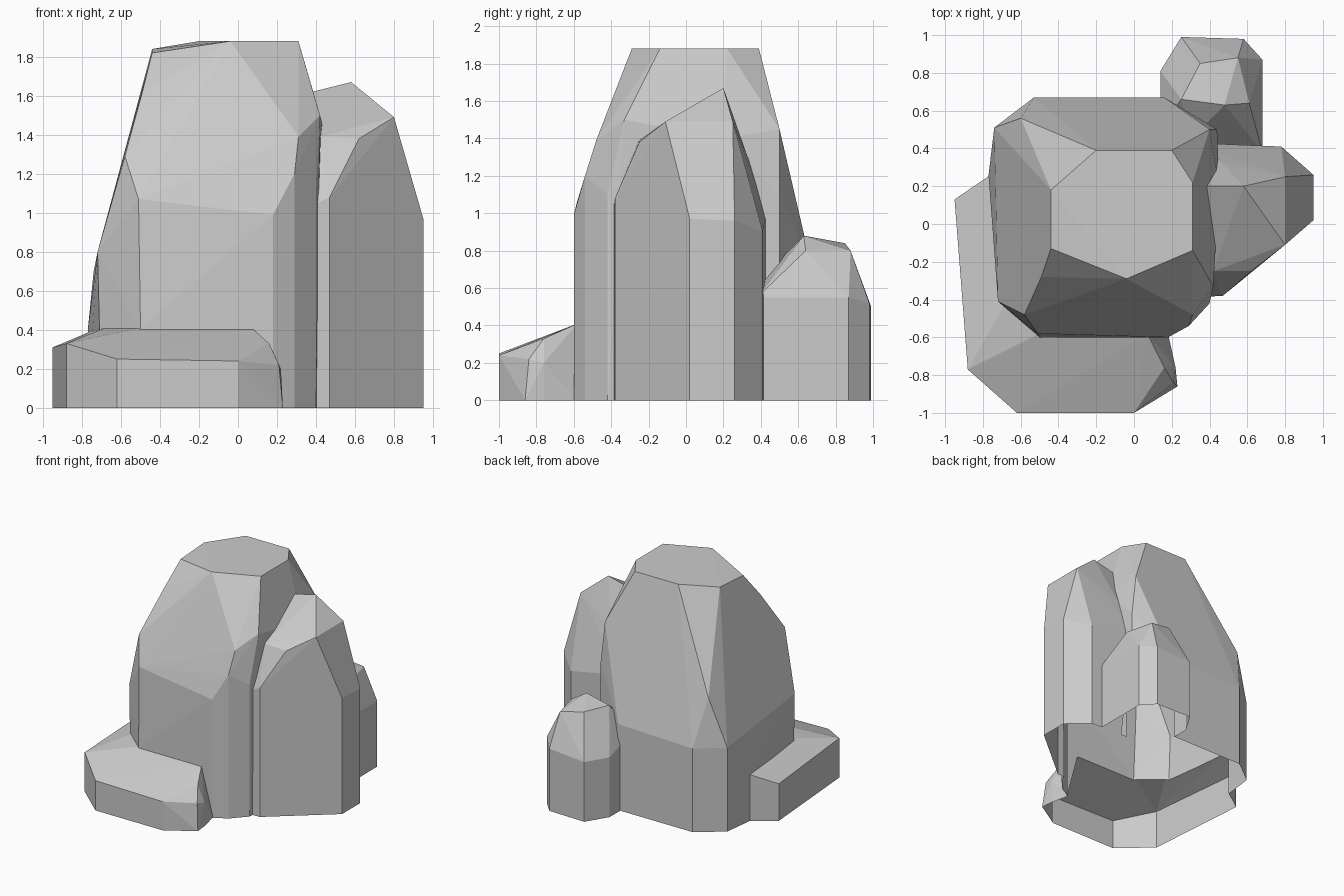
import bpy, bmesh

if "Cube" in bpy.data.objects:
    bpy.data.objects.remove(bpy.data.objects["Cube"])


def rock(name, points):
    """Faceted boulder: the convex skin around a few corner points."""
    bm = bmesh.new()
    for p in points:
        bm.verts.new(p)
    res = bmesh.ops.convex_hull(bm, input=bm.verts[:])
    loose = [v for v in bm.verts if not v.link_faces]
    bmesh.ops.delete(bm, geom=loose, context='VERTS')
    bmesh.ops.dissolve_limit(bm, angle_limit=0.03, verts=bm.verts[:], edges=bm.edges[:])
    bmesh.ops.recalc_face_normals(bm, faces=bm.faces[:])
    me = bpy.data.meshes.new(name)
    bm.to_mesh(me)
    bm.free()
    ob = bpy.data.objects.new(name, me)
    bpy.context.collection.objects.link(ob)
    return ob


def wall(outline):
    """Upright walls: (x, y, top height) plus the same corner on the ground."""
    return [p for x, y, z in outline for p in ((x, y, 0), (x, y, z))]


# tall central boulder
main = rock("rock_formation", wall([
    (-.5, -.6, .41), (.18, -.6, .99), (.29, -.54, 1.2), (.4, -.42, 1.1),
    (.44, .5, 1.1), (.16, .67, .72), (-.53, .67, .7), (-.74, .51, .7),
    (-.77, .26, .4), (-.7, -.42, .4)]) + [
    (-.44, .18, 1.84), (-.44, -.13, 1.82), (-.04, -.29, 1.88), (.31, -.14, 1.88),
    (.31, .22, 1.88), (.2, .39, 1.88), (-.2, .39, 1.88),
    (-.49, -.28, 1.62), (-.58, -.48, 1.29), (-.51, -.58, 1.07), (-.72, -.41, .8),
    (-.6, .56, 1.1), (.4, .5, 1.45), (.31, -.48, 1.39), (.42, -.33, 1.5), (.45, .2, 1.4)])

# right boulder
right = rock("right_rock", wall([
    (.3, -.39, 1.0), (.47, -.38, 1.08), (.95, .02, .97), (.95, .26, .96),
    (.78, .41, .9), (.3, .43, 1.0)]) + [
    (.3, .2, 1.6), (.58, .2, 1.67), (.8, .25, 1.49), (.8, -.11, 1.49),
    (.62, -.25, 1.38), (.42, -.25, 1.39), (.65, .31, 1.27), (.46, .33, 1.3)])

# small boulder at the back
back = rock("back_rock", wall([
    (.14, .5, .6), (.14, .81, .5), (.25, .99, .5), (.58, .98, .52),
    (.68, .87, .55), (.68, .38, .55)]) + [
    (.25, .66, .85), (.48, .63, .88), (.35, .85, .84), (.55, .88, .8),
    (.61, .64, .8), (.3, .45, .7)])

# low ledge around the front and left
ledge = rock("front_ledge", wall([
    (-.95, .13, .31), (-.88, -.77, .33), (-.62, -1, .25), (0, -1, .24)]) + [
    (.23, -.86, 0), (.21, -.84, .22), (.16, -.76, .33), (.22, -.76, .2), (.22, -.76, 0),
    (.18, -.58, 0), (.07, -.58, .41), (-.5, -.58, .41), (-.68, -.42, .41),
    (-.76, .26, .39), (-.76, .26, 0)])

# fuse into one shell
for part in (right, back, ledge):
    mod = main.modifiers.new("fuse", 'BOOLEAN')
    mod.operation = 'UNION'
    mod.solver = 'EXACT'
    mod.object = part
shell = bpy.data.meshes.new_from_object(
    main.evaluated_get(bpy.context.evaluated_depsgraph_get()))
main.modifiers.clear()
main.data = shell
for part in (right, back, ledge):
    bpy.data.objects.remove(part)

# open underside
bm = bmesh.new()
bm.from_mesh(shell)
floor = [f for f in bm.faces if all(v.co.z < .005 for v in f.verts)]
bmesh.ops.delete(bm, geom=floor, context='FACES')
bm.to_mesh(shell)
bm.free()
